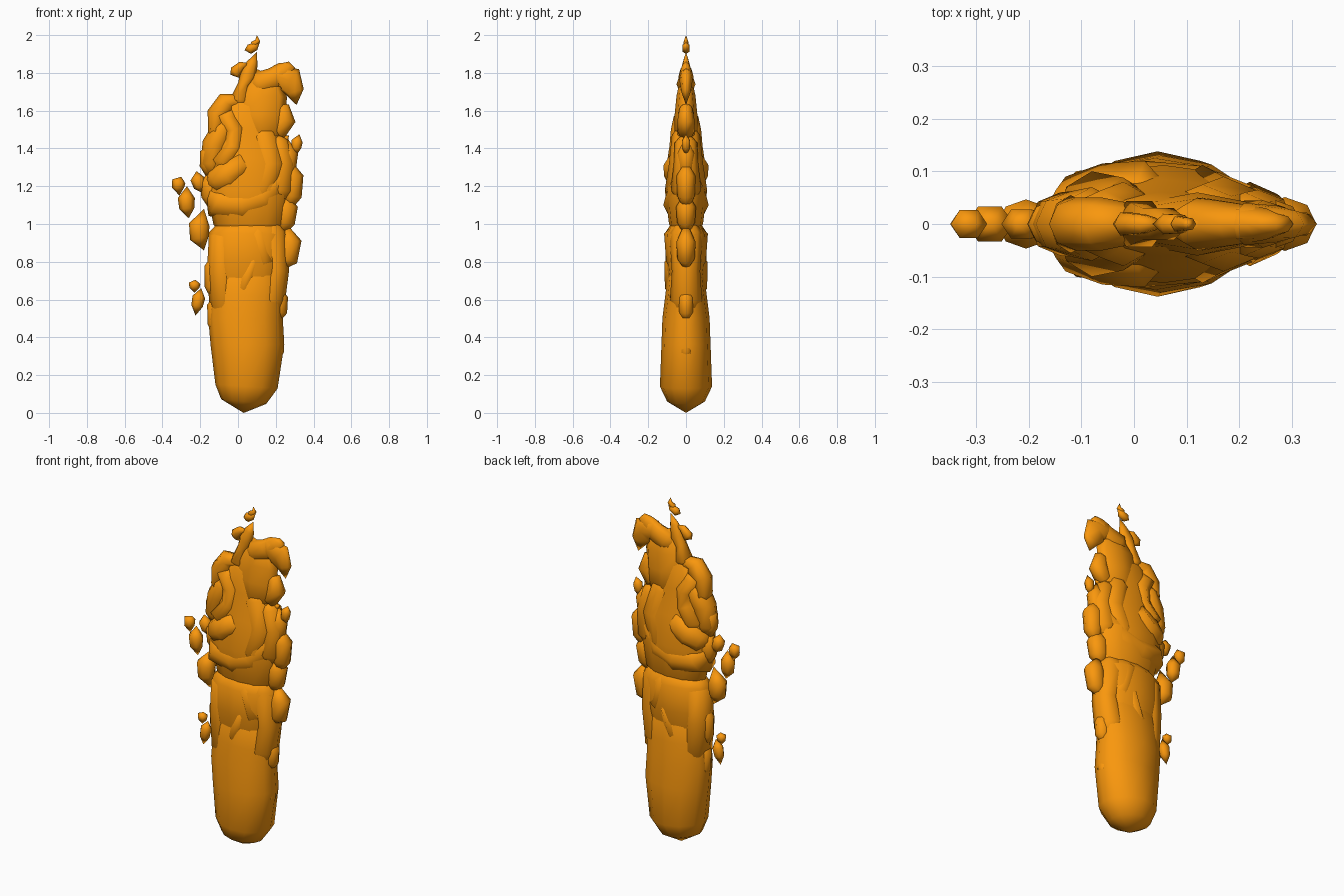
import bpy, bmesh, math
from mathutils import Vector

mat = bpy.data.materials.new("flame_orange")
mat.diffuse_color = (0.95, 0.31, 0.004, 1)


def flame(name, path, depth=None, sides=8):
    """Loft a pointed puff along (x, z, half_width[, half_depth]) points in the xz plane."""
    bm = bmesh.new()
    pts = [Vector((p[0], 0, p[1])) for p in path]
    rings = []
    for i, p in enumerate(path):
        if p[2] == 0:
            rings.append([bm.verts.new(pts[i])])
            continue
        t = (pts[min(i + 1, len(pts) - 1)] - pts[max(i - 1, 0)]).normalized()
        n = Vector((t.z, 0, -t.x))
        d = p[3] if len(p) > 3 else p[2] * (depth or 0.7)
        rings.append([bm.verts.new(pts[i] + n * p[2] * math.cos(a) + Vector((0, d * math.sin(a), 0)))
                      for a in (math.tau * k / sides for k in range(sides))])
    for a, b in zip(rings, rings[1:]):
        for k in range(sides):
            q = (a[k % len(a)], a[(k + 1) % sides % len(a)], b[(k + 1) % sides % len(b)], b[k % len(b)])
            bm.faces.new(list(dict.fromkeys(q)))
    bmesh.ops.recalc_face_normals(bm, faces=bm.faces)
    me = bpy.data.meshes.new(name)
    bm.to_mesh(me)
    bm.free()
    me.materials.append(mat)
    for f in me.polygons:
        f.use_smooth = True
    ob = bpy.data.objects.new(name, me)
    bpy.context.collection.objects.link(ob)
    return ob


# Smooth lower body
flame("lower_body", [(.03, 0, 0), (.03, .06, .12, .1), (.045, .14, .165, .138), (.05, .36, .195, .13),
                     (.04, .5, .197, .125), (.045, .62, .195, .11), (.05, .78, .18, .09), (.05, .9, 0)], sides=12)
# Middle and upper body
flame("middle_body", [(.04, .45, 0), (.04, .62, .17, .085), (.045, .8, .2, .108), (.055, .95, .21, .112),
                      (.05, 1.0, .17, .08), (.05, 1.05, 0)], sides=12)
flame("upper_body", [(.06, .8, 0), (.06, 1.0, .19, .09), (.055, 1.18, .22, .112), (.055, 1.35, .205, .085),
                     (.05, 1.5, .175, .06), (.07, 1.62, .13, .045), (.1, 1.7, 0)], sides=12)

# Tongues wrapping the lower and middle body
flame("tongue_low_left", [(-.06, .45, 0), (-.07, .56, .08, .09), (-.08, .75, .085, .085), (-.08, .93, .075, .085),
                          (-.03, 1.02, 0)])
flame("tongue_low_mid", [(.02, .5, 0), (.03, .66, .07, .112), (.08, .8, .05, .114), (.12, .9, 0)])
flame("tongue_low_right", [(.18, .4, 0), (.17, .6, .08, .085), (.2, .75, .07, .075), (.17, .95, .09, .088),
                           (.15, 1.1, 0)])
flame("tongue_mid_right", [(.1, .65, 0), (.14, .8, .06, .105), (.1, .95, .09, .116), (.12, 1.06, 0)])

# Wide licks across the upper body
flame("lick_belly", [(-.18, 1.22, 0), (-.11, 1.12, .09, .1), (.02, 1.1, .1, .12), (.13, 1.14, .1, .11),
                     (.23, 1.25, .07, .07), (.25, 1.38, 0)])
flame("lick_swirl", [(-.18, 1.2, 0), (-.13, 1.22, .07, .09), (-.06, 1.25, .1, .115), (.02, 1.31, .08, .12),
                     (.13, 1.29, 0)])
flame("lick_centre", [(.1, 1.0, 0), (.13, 1.18, .08, .112), (.17, 1.32, .09, .09), (.13, 1.47, .08, .075),
                      (.1, 1.58, 0)])
flame("lick_s_curve", [(-.06, 1.22, 0), (-.08, 1.33, .07, .1), (-.02, 1.41, .06, .088), (-.02, 1.5, .06, .08),
                       (-.06, 1.57, .06, .065), (-.01, 1.64, 0)])
flame("lick_left_high", [(-.12, 1.2, 0), (-.14, 1.32, .06, .06), (-.12, 1.42, .07, .062), (-.08, 1.5, .06, .07),
                         (-.05, 1.6, 0)])
flame("lick_right_high", [(.2, 1.05, 0), (.22, 1.18, .075, .08), (.235, 1.32, .07, .065), (.21, 1.43, .06, .06),
                          (.19, 1.5, 0)])
flame("curl_left", [(-.16, 1.42, 0), (-.12, 1.49, .04, .055), (-.11, 1.58, .055, .05), (-.06, 1.64, .06, .05),
                    (-.01, 1.65, .05, .04), (.02, 1.56, 0)])

# Crown
flame("crown_base", [(.1, 1.4, 0), (.12, 1.48, .12, .06), (.12, 1.58, .13, .06), (.13, 1.68, .13, .05),
                     (.13, 1.75, .09, .035), (.1, 1.82, 0)])
flame("crown_right_arm", [(.04, 1.68, 0), (.12, 1.74, .07, .05), (.19, 1.77, .06, .04), (.25, 1.81, .055, .03),
                          (.27, 1.84, .035, .02), (.27, 1.86, 0)])
flame("crown_right_horn", [(.13, 1.72, 0), (.21, 1.78, .065, .04), (.27, 1.76, .08, .035), (.3, 1.7, .05, .025),
                           (.31, 1.63, 0)])
flame("crown_right_knob", [(.16, 1.47, 0), (.21, 1.49, .05, .045), (.245, 1.55, .06, .045), (.23, 1.61, .045, .035),
                           (.19, 1.65, 0)])
flame("crown_left_tip", [(.01, 1.58, 0), (.01, 1.66, .05, .05), (.03, 1.74, .03, .035), (.055, 1.79, .045, .035),
                         (.075, 1.85, .03, .02), (.1, 1.91, 0)], sides=6)
flame("crown_left_hook", [(-.04, 1.79, 0), (-.015, 1.8, .035, .025), (.02, 1.84, .022, .02), (.07, 1.85, 0)], sides=6)
flame("top_spark_low", [(.035, 1.92, 0), (.06, 1.925, .026, .022), (.09, 1.94, .022, .02), (.115, 1.96, 0)], sides=6)
flame("top_spark_high", [(.075, 1.92, 0), (.085, 1.955, .018, .016), (.105, 1.97, .014, .012), (.1, 2.0, 0)], sides=6)

# Bumps and loose sparks along the sides: lower point, middle, upper point, half width
edge = {
    "bump_right": [(.2, .46, .215, .57, .2, .7, .05), (.2, .74, .27, .86, .24, 1.02, .06),
                   (.22, .92, .25, 1.05, .25, 1.18, .062), (.25, 1.04, .285, 1.2, .26, 1.36, .06),
                   (.23, 1.2, .26, 1.33, .25, 1.47, .055), (.2, .24, .2, .36, .18, .48, .045)],
    "bump_left": [(-.18, .86, -.205, .96, -.18, 1.08, .055), (-.11, .36, -.115, .52, -.1, .66, .05),
                  (-.12, .56, -.13, .72, -.11, .88, .05), (-.14, 1.06, -.14, 1.18, -.14, 1.3, .06),
                  (-.15, 1.22, -.15, 1.34, -.13, 1.44, .055)],
    "spark_right": [(.305, 1.36, .31, 1.42, .325, 1.475, .03), (.23, 1.44, .25, 1.45, .27, 1.47, .015)],
    "spark_left": [(-.31, 1.15, -.315, 1.21, -.3, 1.25, .036), (-.26, 1.03, -.272, 1.11, -.27, 1.2, .045),
                   (-.18, 1.16, -.208, 1.22, -.22, 1.28, .038), (-.23, .635, -.23, .675, -.225, .705, .03),
                   (-.225, .515, -.212, .59, -.195, .66, .034)],
}
for name, rows in edge.items():
    for i, (x0, z0, x1, z1, x2, z2, w) in enumerate(rows):
        h = (z2 - z0) * .16
        flame(f"{name}_{i + 1}", [(x0, z0, 0), (x1 - (x2 - x0) * .16, z1 - h, w * .9), (x1 + (x2 - x0) * .16, z1 + h, w),
                                  (x2, z2, 0)], depth=.85, sides=8 if "bump" in name else 6)
